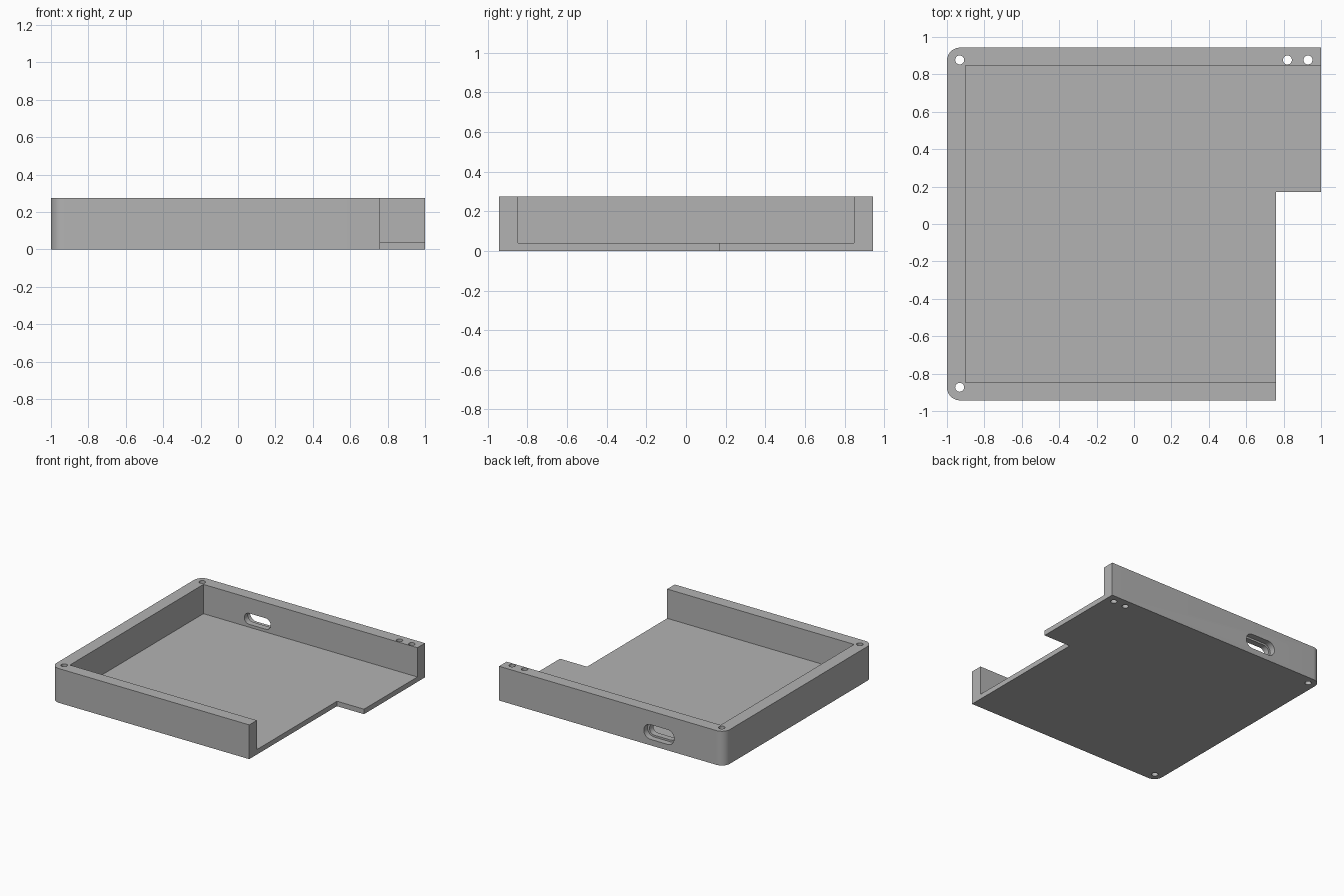
import bpy
import bmesh
from math import pi, cos, sin
from mathutils import Matrix, Vector

if "Cube" in bpy.data.objects:
    bpy.data.objects.remove(bpy.data.objects["Cube"], do_unlink=True)

GREY = (0.45, 0.45, 0.45, 1)
mat = bpy.data.materials.new("matte_grey")
mat.use_nodes = True
mat.diffuse_color = GREY
mat.node_tree.nodes["Principled BSDF"].inputs["Base Color"].default_value = GREY

HEIGHT, FLOOR = 0.275, 0.04
HALF_Y, INNER_Y = 0.943, 0.847


def arc(cx, cy, r, start, end, steps):
    """Points along an arc, both ends included."""
    return [(cx + r * cos(start + (end - start) * i / steps),
             cy + r * sin(start + (end - start) * i / steps)) for i in range(steps + 1)]


def prism(name, outline, low, high, matrix=None):
    """Extrude a closed 2D outline from low to high."""
    bm = bmesh.new()
    face = bm.faces.new([bm.verts.new((x, y, low)) for x, y in outline])
    side = bmesh.ops.extrude_face_region(bm, geom=[face])
    verts = [g for g in side["geom"] if isinstance(g, bmesh.types.BMVert)]
    bmesh.ops.translate(bm, verts=verts, vec=Vector((0, 0, high - low)))
    if matrix:
        bm.transform(matrix)
    bmesh.ops.recalc_face_normals(bm, faces=bm.faces)
    mesh = bpy.data.meshes.new(name)
    bm.to_mesh(mesh)
    bm.free()
    mesh.materials.append(mat)
    obj = bpy.data.objects.new(name, mesh)
    bpy.context.collection.objects.link(obj)
    return obj


def slot_cutter(name, width, height, y0, y1):
    """Rounded slot running through the back wall along y."""
    r = height / 2
    dx = width / 2 - r
    outline = arc(dx, 0, r, -pi / 2, pi / 2, 12) + arc(-dx, 0, r, pi / 2, 3 * pi / 2, 12)
    # local x -> x, local y -> z, extrusion -> y
    place = Matrix(((1, 0, 0, -0.42), (0, 0, 1, 0), (0, 1, 0, 0.107), (0, 0, 0, 1)))
    return prism(name, outline, y0, y1, place)


# Tray blank: rounded on the left corners, stepped on the right side
R = 0.07
outline = ([(0.76, -HALF_Y), (0.76, 0.17), (1, 0.17), (1, HALF_Y)]
           + arc(-1 + R, HALF_Y - R, R, pi / 2, pi, 12)
           + arc(-1 + R, -HALF_Y + R, R, pi, 3 * pi / 2, 12))
tray = prism("tray", outline, 0, HEIGHT)

# Cavity, open at the right side
cutters = [prism("cavity_cutter", [(-0.9, -INNER_Y), (1.1, -INNER_Y),
                                   (1.1, INNER_Y), (-0.9, INNER_Y)], FLOOR, 0.5)]

# Vertical screw holes
for x, y in [(-0.932, 0.877), (-0.932, -0.873), (0.82, 0.877), (0.93, 0.877)]:
    cutters.append(prism("screw_hole_cutter", arc(x, y, 0.024, 0, 2 * pi, 24)[:-1], -0.1, 0.5))

# Port slot with a wider recess on the outside
cutters.append(slot_cutter("port_cutter", 0.235, 0.088, 0.8, 1.0))
cutters.append(slot_cutter("port_recess_cutter", 0.27, 0.118, 0.895, 1.0))

bpy.context.view_layer.objects.active = tray
for cutter in cutters:
    cutter.hide_render = True
    mod = tray.modifiers.new("cut", "BOOLEAN")
    mod.operation = "DIFFERENCE"
    mod.solver = "EXACT"
    mod.object = cutter
    bpy.ops.object.modifier_apply(modifier=mod.name)
for cutter in cutters:
    bpy.data.objects.remove(cutter, do_unlink=True)

# Smooth the rounded corners and holes, keep the box edges sharp
bpy.ops.object.select_all(action="DESELECT")
tray.select_set(True)
bpy.ops.object.shade_smooth_by_angle(angle=pi / 6)
